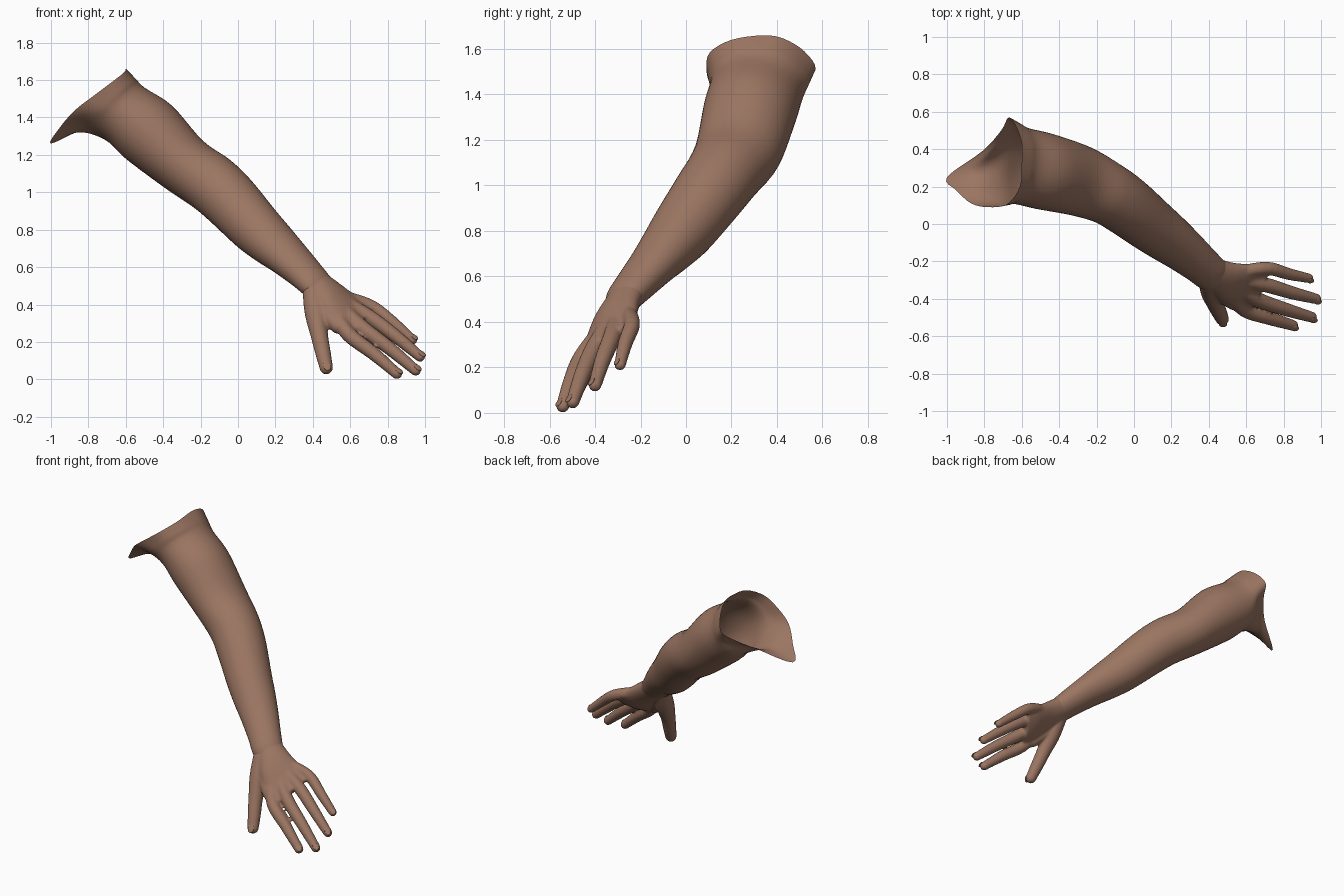
import bpy, bmesh, math
from mathutils import Vector, Matrix

if "Cube" in bpy.data.objects:
    bpy.data.objects.remove(bpy.data.objects["Cube"])

skin = bpy.data.materials.new("brown_skin")
skin.diffuse_color = (0.33, 0.18, 0.122, 1)
skin.use_nodes = True
skin.node_tree.nodes["Principled BSDF"].inputs["Base Color"].default_value = skin.diffuse_color
SIDES = 48


def finish(bm, name):
    bmesh.ops.recalc_face_normals(bm, faces=bm.faces[:])
    for f in bm.faces:
        f.smooth = True
    me = bpy.data.meshes.new(name)
    bm.to_mesh(me)
    bm.free()
    me.materials.append(skin)
    ob = bpy.data.objects.new(name, me)
    bpy.context.collection.objects.link(ob)
    return ob


def spline(p, t):
    """Catmull-Rom through four points."""
    a, b, c, d = p
    return 0.5 * (2 * b + (c - a) * t + (2 * a - 5 * b + 4 * c - d) * t * t
                  + (3 * b - a - 3 * c + d) * t ** 3)


def loft(bm, rings, caps=False):
    rows = [[bm.verts.new(p) for p in r] for r in rings]
    n = len(rows[0])
    for r, s in zip(rows, rows[1:]):
        for i in range(n):
            j = (i + 1) % n
            bm.faces.new((r[i], r[j], s[j], s[i]))
    if caps:
        bm.faces.new(rows[0])
        bm.faces.new(rows[-1])


def smooth_rings(rings, steps):
    out = []
    m = len(rings) - 1
    for k in range(m):
        q = [rings[max(k - 1, 0)], rings[k], rings[k + 1], rings[min(k + 2, m)]]
        for s in range(steps):
            out.append([spline(p, s / steps) for p in zip(*q)])
    return out + [rings[-1]]


# ---- arm: open sleeve from shoulder to wrist (centre, long radius, short radius, twist)
sections = [
    (-.605, .31, 1.42, .207, .175, 90), (-.475, .28, 1.32, .205, .188, 90),
    (-.29, .23, 1.15, .19, .162, 90), (-.145, .165, 1.05, .168, .16, 80),
    (-.045, .10, .96, .16, .155, 70), (.095, -.01, .81, .145, .14, 60),
    (.18, -.075, .73, .135, .122, 50), (.27, -.145, .65, .12, .10, 50),
    (.36, -.22, .565, .105, .083, 50), (.42, -.27, .505, .098, .07, 50),
    (.47, -.29, .46, .08, .05, 50)]
centres = [Vector(s[:3]) for s in sections]
rings = []
for k, s in enumerate(sections):
    d = (centres[min(k + 1, len(centres) - 1)] - centres[max(k - 1, 0)]).normalized()
    u = Vector((-d.z, 0, d.x)).normalized()
    v = u.cross(d)
    f = math.radians(s[5])
    A, B = u * math.cos(f) + v * math.sin(f), v * math.cos(f) - u * math.sin(f)
    rings.append([centres[k] + A * s[3] * math.cos(2 * math.pi * i / SIDES - f)
                  + B * s[4] * math.sin(2 * math.pi * i / SIDES - f) for i in range(SIDES)])

# shoulder rim: top, back, armpit tip, front
rim_pts = [Vector(p) for p in (
    (-.60, .34, 1.66), (-.60, .43, 1.645), (-.63, .52, 1.59), (-.67, .57, 1.51),
    (-.71, .50, 1.44), (-.81, .39, 1.36), (-1.0, .25, 1.26), (-.95, .18, 1.35),
    (-.87, .11, 1.44), (-.78, .09, 1.51), (-.68, .105, 1.585), (-.61, .20, 1.64))]
n, per = len(rim_pts), SIDES // len(rim_pts)
rim = [spline([rim_pts[(i + o) % n] for o in (-1, 0, 1, 2)], s / per)
       for i in range(n) for s in range(per)]
mid = [a.lerp(b, .5) + Vector((0, 0, .05 * max(0, -math.cos(2 * math.pi * i / SIDES)) ** 2))
       for i, (a, b) in enumerate(zip(rings[0], rim))]
bm = bmesh.new()
loft(bm, smooth_rings([rim, mid] + rings, 5))
finish(bm, "arm")

# ---- hand: palm, fingers and thumb fused by a voxel remesh
L = Vector((.40, .77, .50)).normalized()          # thumb side to little side
N = Vector((.347, -.618, .674))
N = (N - L * N.dot(L)).normalized()               # back of hand
bm = bmesh.new()


def tube(path):
    """Round tapering limb through (point, radius) pairs, with ball joints."""
    pts = [Vector((*p, r)) for p, r in path]
    m = len(pts) - 1
    fine = []
    for k in range(m):
        q = [pts[max(k - 1, 0)], pts[k], pts[k + 1], pts[min(k + 2, m)]]
        fine += [spline(q, s / 4) for s in range(4)]
    fine.append(pts[-1])
    loops = []
    for k, p in enumerate(fine):
        d = (fine[min(k + 1, len(fine) - 1)] - fine[max(k - 1, 0)]).to_3d().normalized()
        a = d.cross(N).normalized()
        b = d.cross(a)
        loops.append([p.to_3d() + (a * math.cos(t) + b * math.sin(t)) * p.w
                      for t in (2 * math.pi * i / 16 for i in range(16))])
    loft(bm, loops, True)
    for p in (fine[0], fine[-1]):
        bmesh.ops.create_uvsphere(bm, u_segments=16, v_segments=10, radius=p.w,
                                  matrix=Matrix.Translation(p.to_3d()))


palm = [((.39, -.248, .535), .098, .072), ((.43, -.272, .497), .098, .068),
        ((.50, -.31, .43), .122, .064), ((.60, -.335, .345), .146, .05),
        ((.665, -.355, .305), .142, .036)]
palm_rings = [[Vector(c) + L * a * math.cos(2 * math.pi * i / 32)
               + N * b * math.sin(2 * math.pi * i / 32) for i in range(32)] for c, a, b in palm]
loft(bm, smooth_rings(palm_rings, 4), True)

wrist = Vector((.43, -.275, .495))
fingers = [((.715, -.235, .385), (.935, -.29, .212), .036),
           ((.71, -.325, .325), (.973, -.40, .122), .040),
           ((.665, -.405, .272), (.95, -.498, .048), .041),
           ((.59, -.455, .238), (.85, -.542, .03), .041)]
nails = []
for base, tip, r in fingers:
    base, tip = Vector(base), Vector(tip)
    joint = base.lerp(tip, .5) + N * .008
    tube([(base.lerp(wrist, .45), r), (base + N * .004, r), (joint, r * .9),
          (tip, r * .72)])
    nails.append((tip, (tip - joint).normalized(), N, r * .72))

thumb = [((.405, -.31, .46), .06), ((.417, -.365, .35), .06), ((.435, -.425, .235), .047),
         ((.455, -.47, .14), .042), ((.472, -.508, .062), .036)]
tube(thumb)
tube([((.45, -.36, .37), .05), ((.535, -.42, .285), .042)])      # web of the thumb
td = (Vector(thumb[4][0]) - Vector(thumb[3][0])).normalized()
tn = Vector((.1, -.85, .4))
nails.append((Vector(thumb[4][0]), td, (tn - td * tn.dot(td)).normalized(), .036))

hand = finish(bm, "hand")
rm = hand.modifiers.new("fuse", 'REMESH')
rm.mode = 'VOXEL'
rm.voxel_size = .008
rm.use_smooth_shade = True
sm = hand.modifiers.new("soften", 'SMOOTH')
sm.factor = .5
sm.iterations = 6

# ---- nails: thin domed plates near each tip
bm = bmesh.new()
for tip, d, up, r in nails:
    side = d.cross(up).normalized()
    rot = Matrix((side, d, up)).transposed().to_4x4()
    M = Matrix.Translation(tip + up * r * .88 + d * r * .1) @ rot @ Matrix.Diagonal((r * .62, r * .85, .0045, 1))
    bmesh.ops.create_uvsphere(bm, u_segments=16, v_segments=8, radius=1, matrix=M)
finish(bm, "nails")
